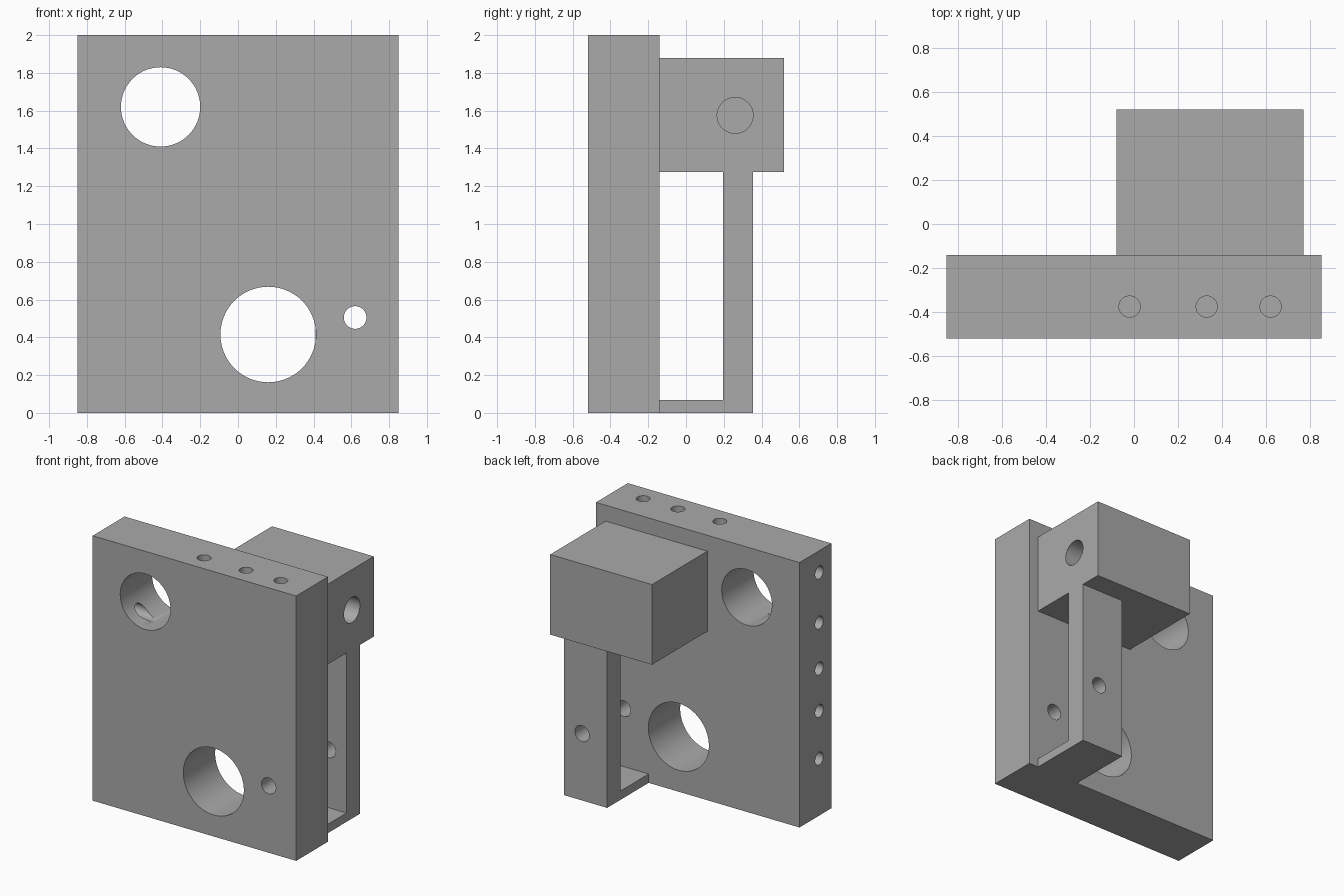
import bpy, bmesh, math
from mathutils import Matrix, Vector

if "Cube" in bpy.data.objects:
    bpy.data.objects.remove(bpy.data.objects["Cube"], do_unlink=True)

grey = bpy.data.materials.new("plain grey")
grey.use_nodes = True
colour = (0.4, 0.4, 0.4, 1)
grey.diffuse_color = colour
grey.node_tree.nodes["Principled BSDF"].inputs["Base Color"].default_value = colour

ROTATION = {
    "x": Matrix.Rotation(math.pi / 2, 4, "Y"),
    "y": Matrix.Rotation(math.pi / 2, 4, "X"),
    "z": Matrix.Identity(4),
}


def finish(name, bm):
    bmesh.ops.recalc_face_normals(bm, faces=bm.faces)
    mesh = bpy.data.meshes.new(name)
    bm.to_mesh(mesh)
    bm.free()
    obj = bpy.data.objects.new(name, mesh)
    bpy.context.collection.objects.link(obj)
    mesh.materials.append(grey)
    return obj


def extrude_profile(name, points, x0, x1):
    """Solid from a (y, z) outline swept along x."""
    bm = bmesh.new()
    face = bm.faces.new([bm.verts.new((x0, y, z)) for y, z in points])
    grown = bmesh.ops.extrude_face_region(bm, geom=[face])["geom"]
    verts = [v for v in grown if isinstance(v, bmesh.types.BMVert)]
    bmesh.ops.translate(bm, verts=verts, vec=(x1 - x0, 0, 0))
    return finish(name, bm)


def box(name, x0, x1, y0, y1, z0, z1):
    return extrude_profile(name, [(y0, z0), (y1, z0), (y1, z1), (y0, z1)], x0, x1)


def drill(obj, axis, centre, radius, length):
    """Cut a round hole, centred on a point, along one axis."""
    bm = bmesh.new()
    bmesh.ops.create_cone(bm, cap_ends=True, segments=64, radius1=radius,
                          radius2=radius, depth=length,
                          matrix=Matrix.Translation(Vector(centre)) @ ROTATION[axis])
    cutter = finish("hole_cutter", bm)
    cutter.hide_render = True
    mod = obj.modifiers.new("hole", "BOOLEAN")
    mod.operation, mod.solver, mod.object = "DIFFERENCE", "EXACT", cutter
    bpy.context.view_layer.update()
    cut = bpy.data.meshes.new_from_object(
        obj.evaluated_get(bpy.context.evaluated_depsgraph_get()))
    obj.modifiers.clear()
    obj.data = cut
    bpy.data.objects.remove(cutter, do_unlink=True)


# Main plate with its through holes
FRONT, BACK, MID = -0.52, -0.14, -0.375
plate = box("main_plate", -0.85, 0.85, FRONT, BACK, 0, 2)
for x, z, r in [(-0.41, 1.62, 0.21), (0.16, 0.415, 0.253), (0.62, 0.505, 0.06)]:
    drill(plate, "y", (x, MID, z), r, 1)

# Blind holes in the top edge and in the right edge
for x in (-0.02, 0.33, 0.62):
    drill(plate, "z", (x, MID, 2), 0.048, 0.8)
for z in (1.835, 1.457, 1.11, 0.79, 0.43):
    drill(plate, "x", (-0.85, MID, z), 0.048, 0.84)

# Rear block with a blind hole in its left side
block = box("rear_block", -0.08, 0.77, BACK, 0.52, 1.275, 1.88)
drill(block, "x", (0.77, 0.26, 1.575), 0.095, 0.9)

# L-shaped bracket joining the block to the foot of the plate
bracket = extrude_profile(
    "rear_bracket",
    [(BACK, 0), (0.355, 0), (0.355, 1.275), (0.195, 1.275), (0.195, 0.067), (BACK, 0.067)],
    0.41, 0.77)
drill(bracket, "y", (0.62, 0.275, 0.505), 0.06, 0.4)

# Smooth hole walls, sharp edges elsewhere
bpy.ops.object.select_all(action="DESELECT")
for obj in (plate, block, bracket):
    obj.select_set(True)
    bpy.context.view_layer.objects.active = obj
bpy.ops.object.shade_smooth_by_angle(angle=math.radians(30))
